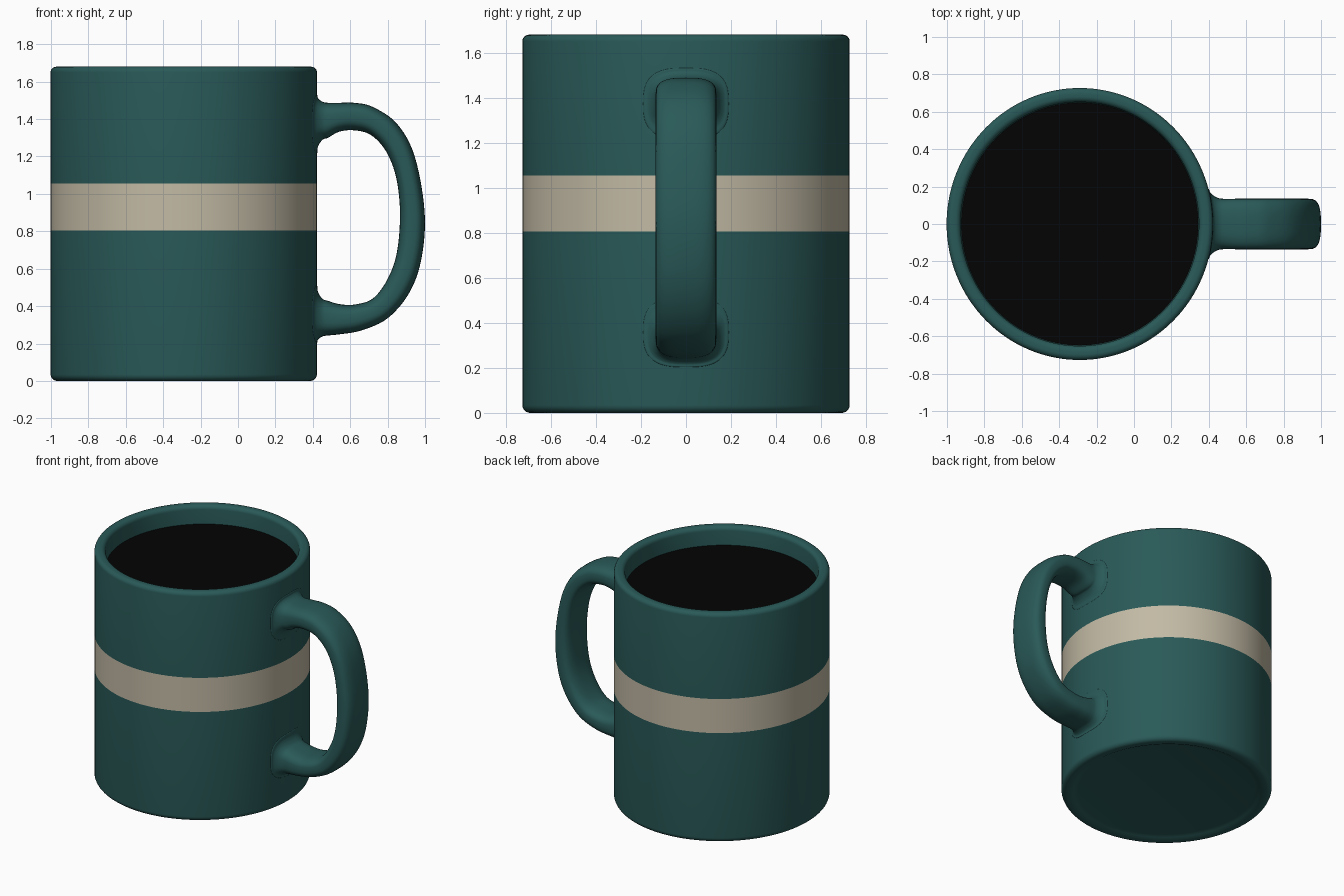
import bpy, bmesh, math
from mathutils import Vector

if "Cube" in bpy.data.objects:
    bpy.data.objects.remove(bpy.data.objects["Cube"])

CX, RX, RY = -0.29, 0.712, 0.727   # body centre and radii
SEG = 128


def material(name, rgb):
    m = bpy.data.materials.new(name)
    m.diffuse_color = (*rgb, 1)
    m.use_nodes = True
    m.node_tree.nodes["Principled BSDF"].inputs["Base Color"].default_value = m.diffuse_color
    return m


teal = material("teal_glaze", (0.022, 0.101, 0.097))
beige = material("beige_stripe", (0.54, 0.49, 0.375))
black = material("black_coffee", (0.001, 0.001, 0.001))


def finish(bm, name, mats, angle=50):
    bmesh.ops.recalc_face_normals(bm, faces=bm.faces[:])
    me = bpy.data.meshes.new(name)
    bm.to_mesh(me)
    bm.free()
    for m in mats:
        me.materials.append(m)
    ob = bpy.data.objects.new(name, me)
    bpy.context.collection.objects.link(ob)
    bpy.ops.object.select_all(action='DESELECT')
    ob.select_set(True)
    bpy.context.view_layer.objects.active = ob
    bpy.ops.object.shade_smooth_by_angle(angle=math.radians(angle))
    return ob


def skin(bm, rings):
    for a, b in zip(rings, rings[1:]):
        n = len(a)
        for i in range(n):
            j = (i + 1) % n
            bm.faces.new((a[i], a[j], b[j], b[i]))


def lathe(bm, profile):
    """Rings from (inset from outer radius, z) points."""
    rings = []
    for d, z in profile:
        rings.append([bm.verts.new((CX + (RX - d) * math.cos(2 * math.pi * i / SEG),
                                    (RY - d) * math.sin(2 * math.pi * i / SEG), z))
                      for i in range(SEG)])
    skin(bm, rings)
    return rings


def arc(cd, cz, r, a0, a1, n=6):
    return [(cd + r * math.cos(math.radians(a0 + (a1 - a0) * i / n)),
             cz + r * math.sin(math.radians(a0 + (a1 - a0) * i / n))) for i in range(n + 1)]


# Mug body: recessed base, rounded foot, straight wall, rounded rim, inner wall
profile = ([(0.115, 0.018), (0.085, 0.010), (0.065, 0.0)]
           + arc(0.035, 0.035, 0.035, 270, 180)
           + [(0, 0.805), (0, 1.055)]
           + arc(0.03, 1.65, 0.03, 180, 90)
           + arc(0.045, 1.65, 0.03, 90, 0)
           + [(0.078, 1.56), (0.08, 1.50)])
bm = bmesh.new()
rings = lathe(bm, profile)
bm.faces.new(rings[0])
for f in bm.faces:
    if 0.81 < f.calc_center_median().z < 1.05:
        f.material_index = 1
finish(bm, "mug_body", [teal, beige])

# Coffee surface
bm = bmesh.new()
bm.faces.new(lathe(bm, [(0.0775, 1.547)])[0])
coffee = finish(bm, "coffee", [black])
if coffee.data.polygons[0].normal.z < 0:
    coffee.data.flip_normals()

# Handle: outer edge x z, inner edge x z, half width; ends flare into the wall
WALL = CX + RX
top_end, low_end = [], []
for d in (-0.02, 0.0, 0.004, 0.015, 0.035, 0.06):
    f = 1 - math.sqrt(1 - (1 - max(d, 0) / 0.06) ** 2)
    x, w = WALL + d, 0.135 + 0.055 * f
    top_end.append((x, 1.487 + 0.045 * f, x, 1.30 - 0.085 * f, w))
    low_end.insert(0, (x, 0.243 - 0.04 * f, x, 0.428 + 0.085 * f, w))
sections = top_end + [
    (.54, 1.487, .54, 1.332, .135),
    (.62, 1.487, .62, 1.34, .135), (.72, 1.465, .71, 1.315, .135),
    (.85, 1.375, .79, 1.23, .135), (.945, 1.20, .845, 1.09, .135),
    (.998, .90, .866, .90, .135), (.98, .65, .85, .69, .135),
    (.915, .47, .80, .545, .135), (.80, .335, .72, .44, .135),
    (.66, .27, .62, .408, .135), (.54, .249, .54, .411, .135)] + low_end


def spline(pts, steps=6):
    out = []
    for i in range(len(pts) - 1):
        p0, p1, p2, p3 = (pts[max(0, min(len(pts) - 1, i + k))] for k in (-1, 0, 1, 2))
        for s in range(steps):
            t = s / steps
            out.append([0.5 * (2 * b + (c - a) * t + (2 * a - 5 * b + 4 * c - d) * t * t
                               + (3 * b - a - 3 * c + d) * t ** 3)
                        for a, b, c, d in zip(p0, p1, p2, p3)])
    return out + [list(pts[-1])]


def rounded(v, p=2 / 2.9):
    return math.copysign(abs(v) ** p, v)


bm = bmesh.new()
rings = []
for ox, oz, ix, iz, w in spline(sections):
    o, i = Vector((ox, 0, oz)), Vector((ix, 0, iz))
    mid, half = (o + i) / 2, (o - i) / 2
    ring = []
    for k in range(40):
        a = 2 * math.pi * k / 40
        v = mid + half * rounded(math.cos(a)) + Vector((0, w * rounded(math.sin(a)), 0))
        # wrap the ends onto the curved wall
        wall = CX + RX * math.sqrt(1 - (v.y / RY) ** 2)
        v.x += (wall - WALL) * max(0, min(1, 1 - (v.x - WALL) / 0.12))
        ring.append(bm.verts.new(v))
    rings.append(ring)
skin(bm, rings)
bm.faces.new(rings[0])
bm.faces.new(rings[-1])
finish(bm, "handle", [teal], 60)
